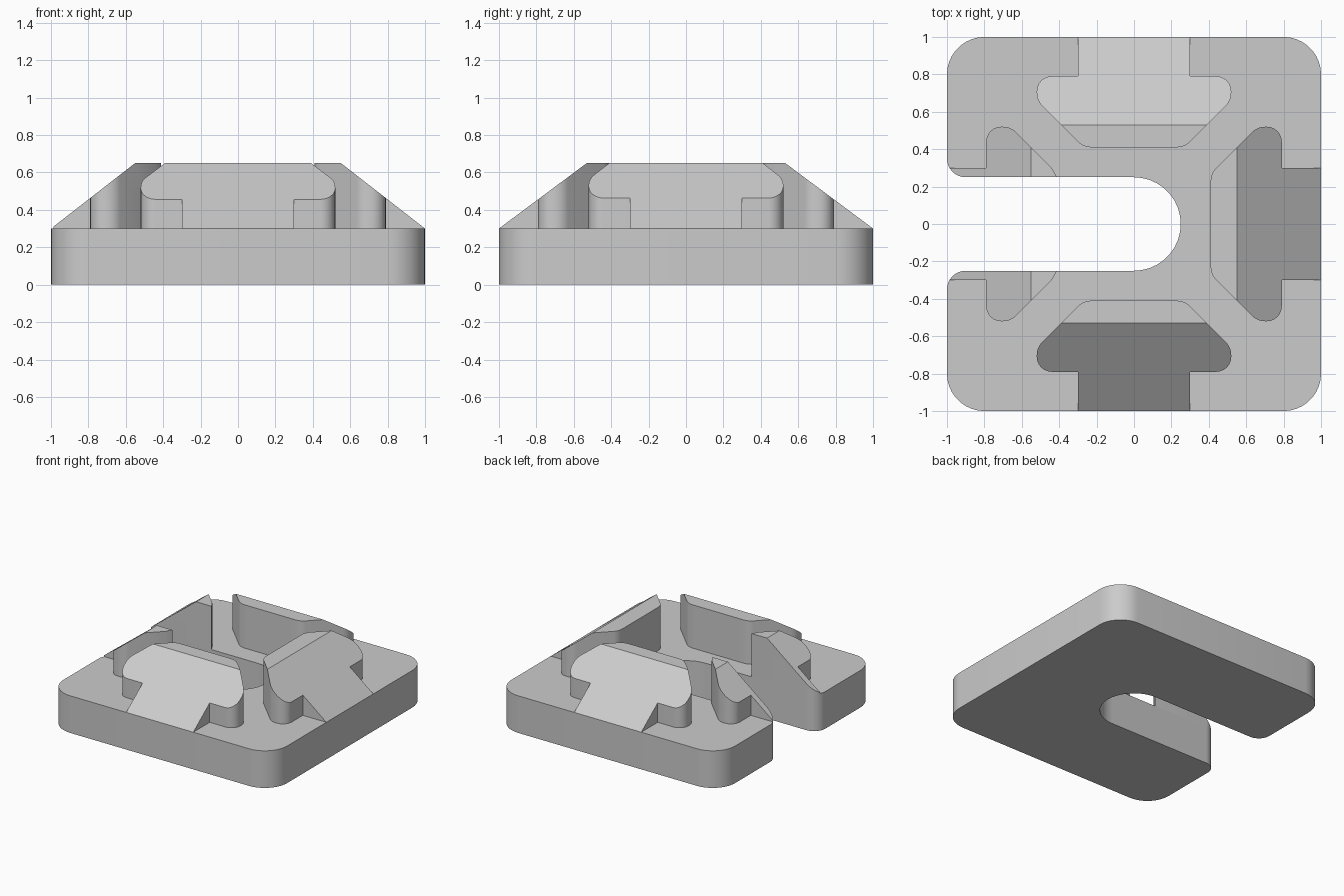
import bpy, bmesh, math
from mathutils import Vector

cube = bpy.data.objects.get("Cube")
if cube:
    bpy.data.objects.remove(cube, do_unlink=True)

BASE_H, TOP_H = 0.30, 0.65
SLOT = 0.25          # half width of the slot
MOUTH_R = 0.10       # rounding where the slot meets the edge
STEPS = 9            # segments per rounded corner

grey = bpy.data.materials.new("plain grey")
grey.use_nodes = True
grey.diffuse_color = (0.6, 0.6, 0.6, 1)
grey.node_tree.nodes["Principled BSDF"].inputs["Base Color"].default_value = grey.diffuse_color


def rounded(corners):
    """Turn (x, y, radius) corners into a filleted outline."""
    out = []
    for i, (x, y, r) in enumerate(corners):
        p = Vector((x, y))
        if r == 0:
            out.append(p)
            continue
        a = (Vector(corners[i - 1][:2]) - p).normalized()
        b = (Vector(corners[(i + 1) % len(corners)][:2]) - p).normalized()
        half = a.angle(b) / 2
        centre = p + (a + b).normalized() * r / math.sin(half)
        start = p + a * r / math.tan(half) - centre
        end = p + b * r / math.tan(half) - centre
        sweep = start.angle(end)
        for k in range(STEPS + 1):
            t = k / STEPS
            out.append(centre + (start * math.sin((1 - t) * sweep)
                                 + end * math.sin(t * sweep)) / math.sin(sweep))
    return [p for i, p in enumerate(out) if (p - out[i - 1]).length > 1e-4]


def prism(name, outline, z0, z1, slope_start=None, turn=0):
    """Extrude an outline; optionally slope its top down to the outer edge."""
    bm = bmesh.new()
    face = bm.faces.new([bm.verts.new((p.x, p.y, z0)) for p in outline])
    ext = bmesh.ops.extrude_face_region(bm, geom=[face], use_keep_orig=True)
    top = [v for v in ext["geom"] if isinstance(v, bmesh.types.BMVert)]
    bmesh.ops.translate(bm, verts=top, vec=(0, 0, z1 - z0))
    if slope_start is not None:
        bmesh.ops.bisect_plane(bm, geom=bm.verts[:] + bm.edges[:] + bm.faces[:],
                               dist=1e-5, plane_co=(1, 0, z0),
                               plane_no=(z1 - z0, 0, 1 - slope_start),
                               clear_outer=True)
        bmesh.ops.holes_fill(bm, edges=[e for e in bm.edges if e.is_boundary], sides=0)
    bmesh.ops.recalc_face_normals(bm, faces=bm.faces[:])
    if slope_start is not None:
        # the underside merges with the plate
        under = [f for f in bm.faces if all(abs(v.co.z - z0) < 1e-4 for v in f.verts)]
        bmesh.ops.delete(bm, geom=under, context="FACES")
    mesh = bpy.data.meshes.new(name)
    bm.to_mesh(mesh)
    bm.free()
    mesh.materials.append(grey)
    obj = bpy.data.objects.new(name, mesh)
    obj.rotation_euler.z = turn
    bpy.context.collection.objects.link(obj)
    bpy.ops.object.select_all(action="DESELECT")
    obj.select_set(True)
    bpy.context.view_layer.objects.active = obj
    bpy.ops.object.shade_smooth_by_angle(angle=math.radians(25))
    return obj


# Base plate with the open slot on one side
prism("base_plate", rounded([
    (-1, -1, 0.2), (1, -1, 0.2), (1, 1, 0.2), (-1, 1, 0.2),
    (-1, SLOT, MOUTH_R), (SLOT, SLOT, SLOT),
    (SLOT, -SLOT, SLOT), (-1, -SLOT, MOUTH_R)]), 0, BASE_H)

# T-shaped wedges, drawn pointing along +x and turned into place
side = [(1, 0.3, 0), (0.79, 0.3, 0), (0.79, 0.52, 0.08), (0.66, 0.52, 0.1), (0.41, 0.27, 0.1)]
wedge = rounded(side + [(x, -y, r) for x, y, r in reversed(side)])
for name, turn, slope in (("front_wedge", -90, 0.53), ("back_wedge", 90, 0.53),
                          ("left_wedge", 0, 0.55)):
    prism(name, wedge, BASE_H, TOP_H, slope, math.radians(turn))

# The remaining wedge is split in two by the slot
mouth = [(1 - MOUTH_R + MOUTH_R * math.sin(math.radians(a)),
          SLOT + MOUTH_R - MOUTH_R * math.cos(math.radians(a)), 0)
         for a in range(0, 61, 10)]
half = rounded(mouth + side[1:4] + [(0.44, 0.30, 0), (0.412, SLOT, 0)])
prism("right_wedge_front", half, BASE_H, TOP_H, 0.55, math.pi)
prism("right_wedge_back", [Vector((p.x, -p.y)) for p in half], BASE_H, TOP_H, 0.55, math.pi)
